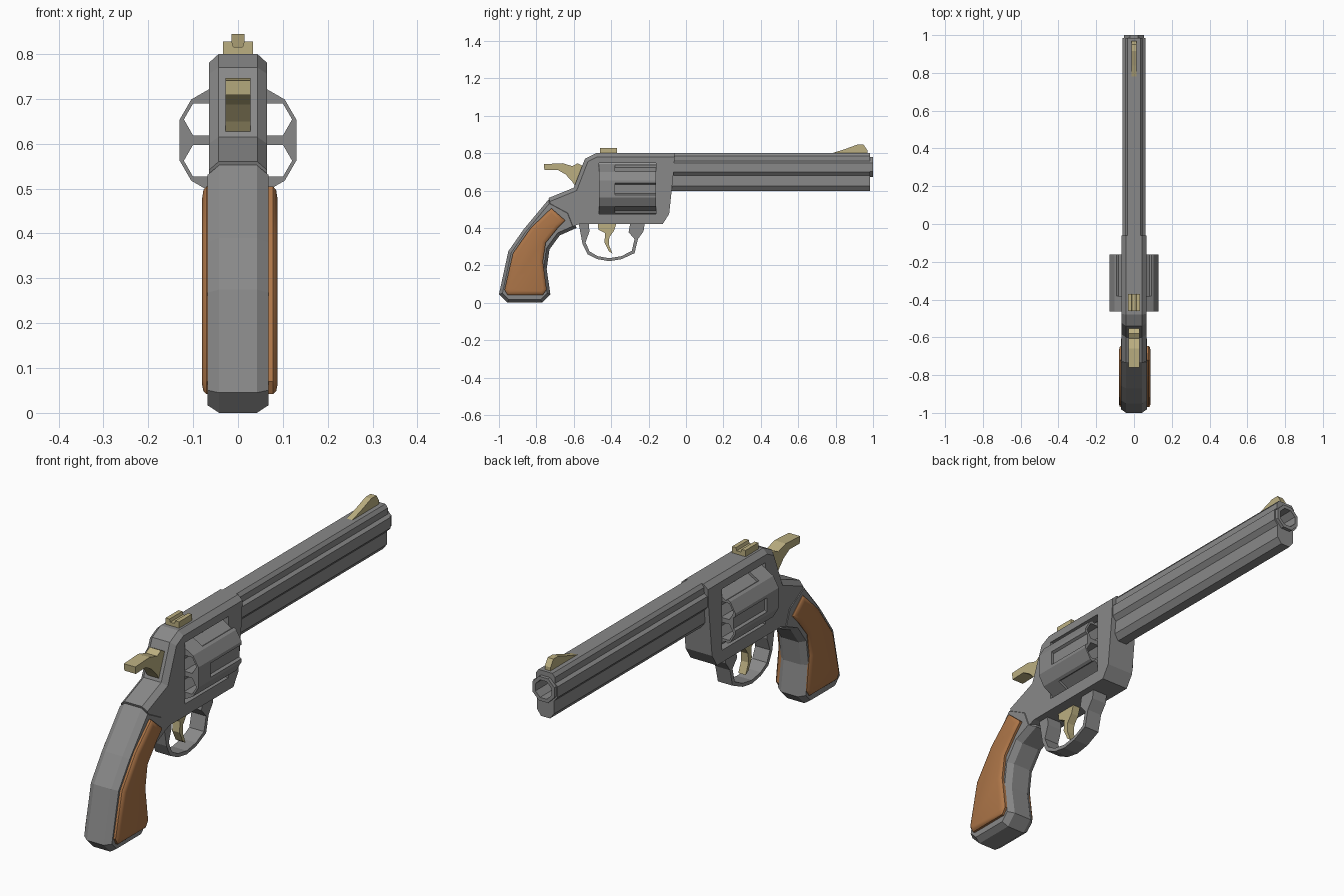
import bpy, bmesh, math
from mathutils import Vector

if "Cube" in bpy.data.objects:
    bpy.data.objects.remove(bpy.data.objects["Cube"])


def material(name, color):
    m = bpy.data.materials.new(name)
    m.diffuse_color = color
    m.use_nodes = True
    m.node_tree.nodes["Principled BSDF"].inputs["Base Color"].default_value = m.diffuse_color
    return m


STEEL = material("steel", (0.25, 0.25, 0.25, 1))
BRASS = material("brass", (0.50, 0.43, 0.22, 1))
WOOD = material("wood", (0.42, 0.18, 0.065, 1))


def inset(pts, d, sharp=()):
    """Shrink a closed 2D outline by d, keeping the edges listed in sharp."""
    p = [Vector(q) for q in pts]
    n = len(p)
    area = sum(p[i - 1].x * p[i].y - p[i].x * p[i - 1].y for i in range(n))
    s = 1 if area > 0 else -1
    out = []
    for i in range(n):
        a = (p[i] - p[i - 1]).normalized()
        b = (p[(i + 1) % n] - p[i]).normalized()
        na, nb = Vector((-a.y, a.x)) * s, Vector((-b.y, b.x)) * s
        da = 0 if (i - 1) % n in sharp else d
        db = 0 if i in sharp else d
        c = na.dot(nb)
        if da == db:
            out.append(p[i] + (na + nb) * da / (1 + c))
        else:
            out.append(p[i] + ((da - c * db) * na + (db - c * da) * nb) / (1 - c * c))
    return out


def prism(name, pts, rings, axis='x', mat=STEEL, sharp=()):
    """Loft an outline along an axis; rings = (position, inset)."""
    bm = bmesh.new()
    loops = []
    for t, d in rings:
        loops.append([bm.verts.new((t, u, v) if axis == 'x' else (u, t, v))
                      for u, v in inset(pts, d, sharp)])
    for a, b in zip(loops, loops[1:]):
        for i in range(len(a)):
            bm.faces.new((a[i - 1], a[i], b[i], b[i - 1]))
    bm.faces.new(loops[0])
    bm.faces.new(loops[-1])
    # sharp edges leave zero-area chamfer strips, so weld them
    bmesh.ops.dissolve_degenerate(bm, dist=1e-5, edges=bm.edges)
    bmesh.ops.recalc_face_normals(bm, faces=bm.faces)
    me = bpy.data.meshes.new(name)
    bm.to_mesh(me)
    bm.free()
    ob = bpy.data.objects.new(name, me)
    bpy.context.collection.objects.link(ob)
    me.materials.append(mat)
    return ob


def chamfered(w, cx, d):
    return [(-w, d), (-w + cx, 0), (w - cx, 0), (w, d)]


def flat(w):
    return [(-w, 0), (w, 0)]


def ngon(n, r, cx, cz, start=0.0):
    return [(cx + r * math.cos(start + math.tau * i / n),
             cz + r * math.sin(start + math.tau * i / n)) for i in range(n)]


def cut(ob, cutters):
    bpy.context.view_layer.objects.active = ob
    for c in cutters:
        m = ob.modifiers.new("cut", 'BOOLEAN')
        m.object, m.operation, m.solver = c, 'DIFFERENCE', 'EXACT'
        bpy.ops.object.modifier_apply(modifier=m.name)
        bpy.data.objects.remove(c)


# Frame, chamfered along top and rear only, with the cylinder window
frame = prism("frame", [
    (-.06, .80), (-.48, .80), (-.54, .77), (-.60, .615), (-.735, .56), (-.70, .46),
    (-.63, .40), (-.57, .42), (-.125, .42), (-.09, .475), (-.067, .69)],
    chamfered(.065, .022, .02), sharp=range(4, 11))
cut(frame, [prism("window_cutter", [(-.465, .474), (-.16, .474), (-.16, .746), (-.465, .746)], flat(.2))])

# Grip core and the two wooden panels
prism("grip", [
    (-.735, .552), (-.87, .39), (-.95, .275), (-1.0, .045), (-.955, 0), (-.77, 0),
    (-.725, .045), (-.745, .18), (-.73, .285), (-.675, .36), (-.585, .40), (-.62, .49)],
    chamfered(.068, .026, .017))
panel = [(-.72, .505), (-.645, .44), (-.685, .40), (-.75, .32), (-.765, .22), (-.745, .07),
         (-.765, .042), (-.955, .042), (-.97, .07), (-.925, .265), (-.83, .40)]
for side, s, x in (("left", -1, .08), ("right", 1, .088)):
    ob = prism("grip_panel_" + side, panel,
               [(s * .06, 0), (s * (x - .010), 0), (s * (x - .003), .006), (s * x, .02)], mat=WOOD)
    bpy.ops.object.select_all(action='DESELECT')
    ob.select_set(True)
    bpy.context.view_layer.objects.active = ob
    bpy.ops.object.shade_smooth_by_angle(angle=math.radians(40))

# Barrel with top rib and underlug, plus the muzzle ring
half = [(.022, .597), (.042, .623), (.042, .68), (.06, .70), (.06, .748),
        (.046, .758), (.046, .785), (.034, .80)]
barrel = prism("barrel", half + [(-x, z) for x, z in reversed(half)], [(-.08, 0), (.985, 0)], 'y')
muzzle = prism("muzzle_ring", ngon(8, .058, 0, .725, math.pi / 8), [(.9, 0), (1.0, 0)], 'y')
for ob in (barrel, muzzle):
    cut(ob, [prism("bore_cutter", ngon(8, .042, 0, .725, math.pi / 8), [(-.05, 0), (1.1, 0)], 'y')])

# Cylinder with six open chambers and six front flutes
CZ = .608
outline = [(.138 * math.cos(math.radians(30 + 60 * k + o)), CZ + .138 * math.sin(math.radians(30 + 60 * k + o)))
           for k in range(6) for o in (-11, 11)]
cylinder = prism("cylinder", outline, [(-.464, 0), (-.161, 0)], 'y')
cutters = []
for k in range(6):
    a, f = math.radians(30 + 60 * k), math.radians(60 * k)
    cutters.append(prism("chamber_cutter", ngon(6, .041, .092 * math.cos(a), CZ + .092 * math.sin(a)),
                         [(-.6, 0), (0, 0)], 'y'))
    cutters.append(prism("flute_cutter", ngon(6, .05, .163 * math.cos(f), CZ + .163 * math.sin(f), math.pi / 6),
                         [(-.38, 0), (0, 0)], 'y'))
cut(cylinder, cutters)

# Trigger guard
prism("trigger_guard", [
    (-.575, .43), (-.553, .313), (-.527, .26), (-.473, .233), (-.41, .222), (-.345, .233),
    (-.275, .265), (-.257, .34), (-.227, .382), (-.22, .43),
    (-.297, .43), (-.307, .377), (-.275, .34), (-.29, .277), (-.345, .249), (-.41, .238),
    (-.473, .249), (-.516, .275), (-.537, .323), (-.516, .382), (-.521, .43)], flat(.036))

# Trigger
prism("trigger", [
    (-.473, .43), (-.37, .43), (-.385, .385), (-.41, .35), (-.412, .31), (-.393, .262),
    (-.412, .275), (-.436, .323), (-.432, .372), (-.468, .39)], flat(.018), mat=BRASS)

# Hammer
prism("hammer", [
    (-.76, .741), (-.66, .746), (-.607, .73), (-.58, .746), (-.53, .72), (-.56, .62),
    (-.59, .62), (-.61, .65), (-.645, .687), (-.687, .711), (-.757, .709)], flat(.028), mat=BRASS)

# Front sight blade and notched rear sight
prism("front_sight", [(.765, .795), (.84, .818), (.915, .845), (.95, .845), (.97, .815), (.97, .795)],
      flat(.014), mat=BRASS)
prism("rear_sight", [
    (-.033, .79), (.033, .79), (.033, .828), (.014, .828), (.010, .815),
    (-.010, .815), (-.014, .828), (-.033, .828)], [(-.46, 0), (-.37, 0)], 'y', BRASS)
